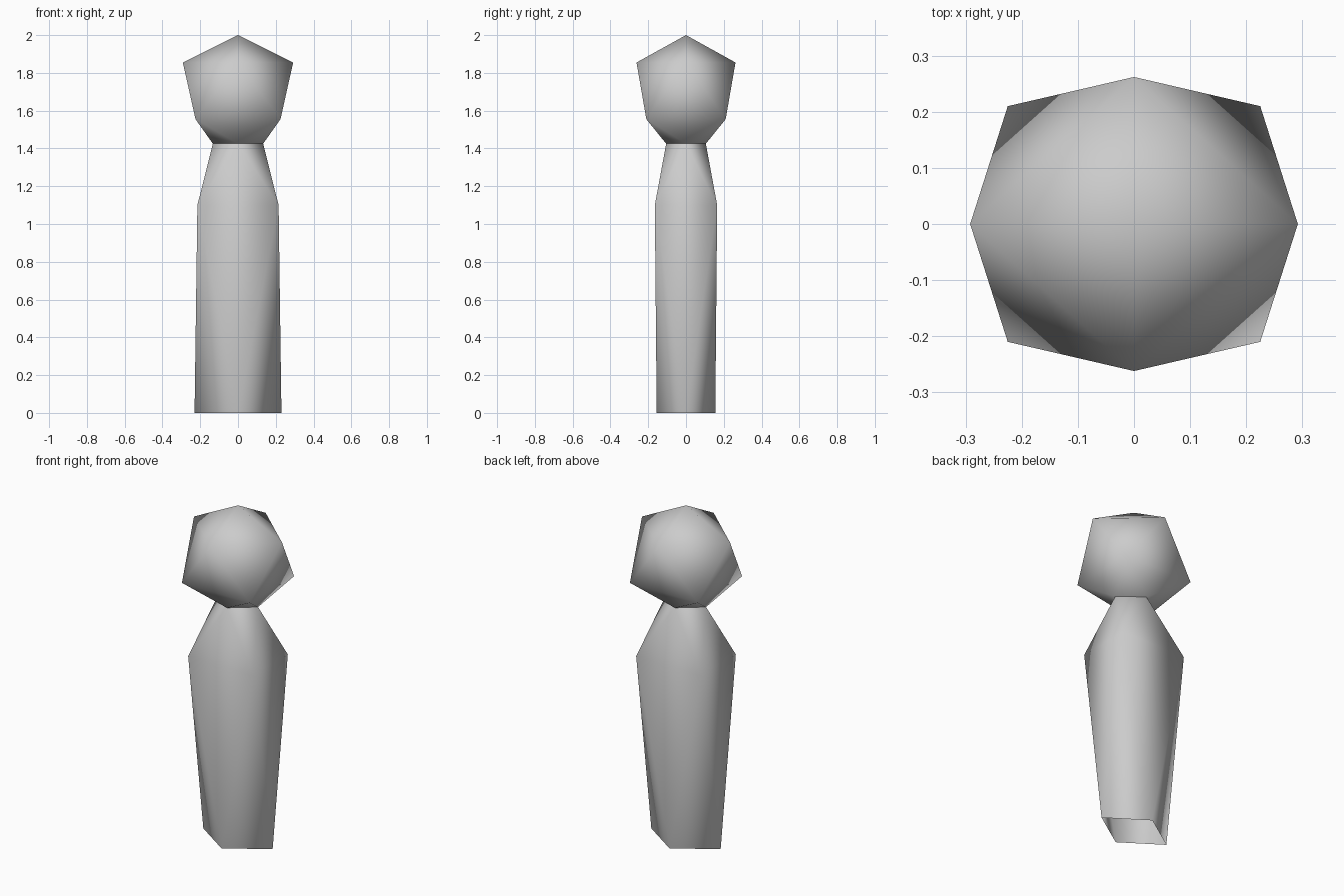
import bpy
import bmesh

old = bpy.data.objects.get("Cube")
if old:
    bpy.data.objects.remove(old, do_unlink=True)

gray = bpy.data.materials.new("plain_gray")
gray.use_nodes = True
color = (0.6, 0.6, 0.6, 1)
gray.diffuse_color = color
gray.node_tree.nodes["Principled BSDF"].inputs["Base Color"].default_value = color


def ring(bm, diamond, rx, ry, z):
    """Four points going round: on the axes, or at the corners."""
    if diamond:
        points = [(rx, 0), (0, ry), (-rx, 0), (0, -ry)]
    else:
        points = [(rx, ry), (-rx, ry), (-rx, -ry), (rx, -ry)]
    return [bm.verts.new((x, y, z)) for x, y in points]


def twisted_column(name, levels, tip=None):
    """Stack rings that alternate diamond and rectangle, joined by triangles."""
    bm = bmesh.new()
    rings = [ring(bm, k % 2 == 0, *level) for k, level in enumerate(levels)]
    for k, (low, high) in enumerate(zip(rings, rings[1:])):
        for i in range(4):
            j = (i + 1) % 4
            if k % 2 == 0:
                bm.faces.new((low[i], low[j], high[i]))
                bm.faces.new((low[j], high[j], high[i]))
            else:
                bm.faces.new((low[i], high[j], high[i]))
                bm.faces.new((low[i], low[j], high[j]))
    if tip:
        apex = bm.verts.new((0, 0, tip))
        for i in range(4):
            bm.faces.new((rings[-1][i], rings[-1][(i + 1) % 4], apex))
    for face in bm.faces:
        face.smooth = True
    mesh = bpy.data.meshes.new(name)
    bm.to_mesh(mesh)
    bm.free()
    mesh.materials.append(gray)
    obj = bpy.data.objects.new(name, mesh)
    bpy.context.collection.objects.link(obj)
    return obj


# Tapered body, open underneath
twisted_column("body", [(0.23, 0.155, 0), (0.215, 0.165, 1.1), (0.133, 0.105, 1.425)])

# Faceted head with a pointed crown
head_levels = [(0.133, 0.105, 1.425), (0.225, 0.21, 1.555), (0.292, 0.262, 1.855)]
twisted_column("head", head_levels, tip=2)
